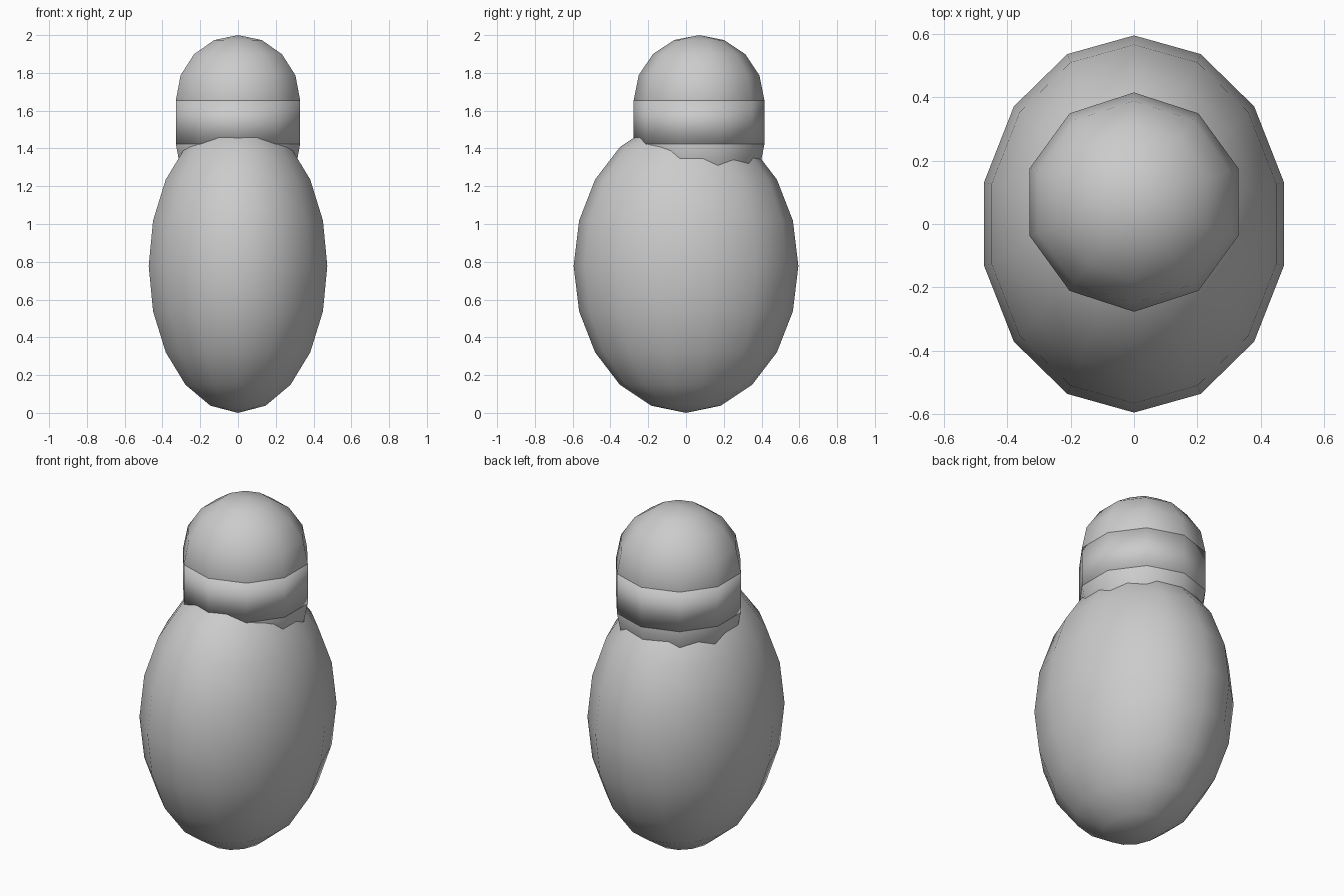
import bpy

cube = bpy.data.objects.get("Cube")
if cube:
    bpy.data.objects.remove(cube, do_unlink=True)

# Single plain grey for every part
grey = bpy.data.materials.new("light_grey")
grey.use_nodes = True
colour = (0.6, 0.6, 0.6, 1.0)
grey.diffuse_color = colour
grey.node_tree.nodes["Principled BSDF"].inputs["Base Color"].default_value = colour


def finish(name):
    obj = bpy.context.object
    obj.name = name
    obj.data.materials.append(grey)
    bpy.ops.object.transform_apply(location=False, rotation=False, scale=True)
    bpy.ops.object.shade_smooth()
    return obj


def ellipsoid(name, centre, radii, sides, rings):
    bpy.ops.mesh.primitive_uv_sphere_add(segments=sides, ring_count=rings,
                                         radius=1, location=centre)
    bpy.context.object.scale = radii
    return finish(name)


# Egg-shaped body
ellipsoid("body", (0, 0, 0.778), (0.485, 0.595, 0.778), 14, 10)

# Capsule head: dome, straight band and rounded underside
HEAD_Y, HEAD_R = 0.069, 0.346
BAND_LOW, BAND_HIGH = 1.423, 1.655
for name, z in (("head_dome", BAND_HIGH), ("head_underside", BAND_LOW)):
    ellipsoid(name, (0, HEAD_Y, z), (HEAD_R, HEAD_R, 0.345), 10, 8)

bpy.ops.mesh.primitive_cylinder_add(
    vertices=10, radius=HEAD_R, depth=BAND_HIGH - BAND_LOW,
    location=(0, HEAD_Y, (BAND_LOW + BAND_HIGH) / 2))
finish("head_band")
